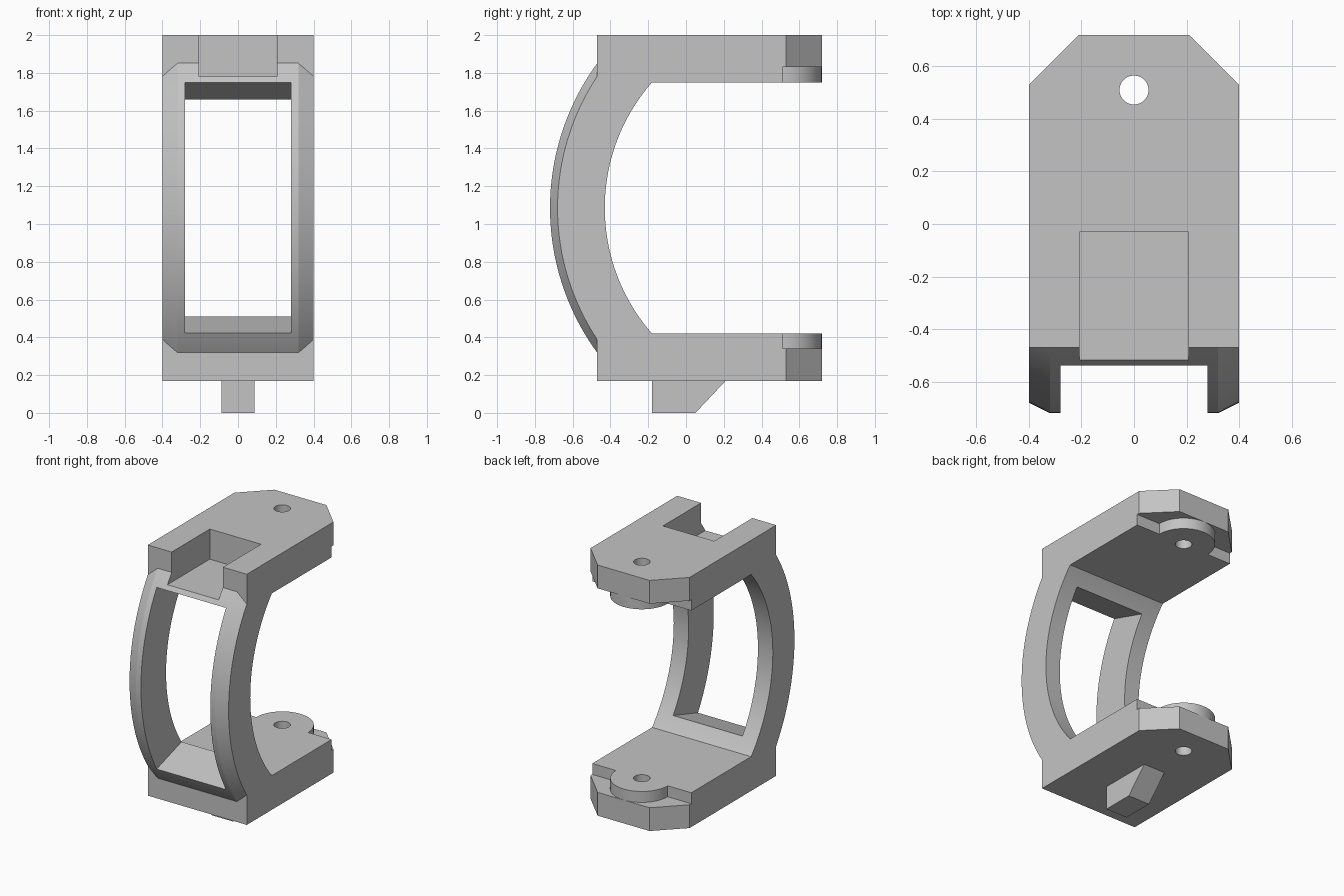
import bpy, bmesh
from math import sin, cos, pi, radians

if "Cube" in bpy.data.objects:
    bpy.data.objects.remove(bpy.data.objects["Cube"], do_unlink=True)

MID = 1.085          # height of the symmetry plane of the clamp
ARC_Y = 0.58         # centre of the bow curve
HOLE_Y = 0.51

grey = bpy.data.materials.new("plain grey")
grey.use_nodes = True
grey.diffuse_color = (0.55, 0.55, 0.55, 1)
grey.node_tree.nodes["Principled BSDF"].inputs["Base Color"].default_value = grey.diffuse_color


def loft(name, sections):
    """Closed solid through a list of equal-length rings of points."""
    bm = bmesh.new()
    rings = [[bm.verts.new(p) for p in ring] for ring in sections]
    n = len(rings[0])
    for a, b in zip(rings, rings[1:]):
        for i in range(n):
            j = (i + 1) % n
            bm.faces.new((a[i], a[j], b[j], b[i]))
    bm.faces.new(rings[0][::-1])
    bm.faces.new(rings[-1])
    bmesh.ops.recalc_face_normals(bm, faces=bm.faces[:])
    mesh = bpy.data.meshes.new(name)
    bm.to_mesh(mesh)
    bm.free()
    mesh.materials.append(grey)
    ob = bpy.data.objects.new(name, mesh)
    bpy.context.collection.objects.link(ob)
    return ob


def prism_z(name, outline, z0, z1):
    return loft(name, [[(x, y, z) for x, y in outline] for z in (z0, z1)])


def prism_x(name, outline, half):
    return loft(name, [[(x, y, z) for y, z in outline] for x in (-half, half)])


def circle(r):
    return [(r * cos(2 * pi * i / 64), HOLE_Y + r * sin(2 * pi * i / 64)) for i in range(64)]


def rect(half, y0, y1):
    return [(-half, y0), (half, y0), (half, y1), (-half, y1)]


def boolean(target, tool, operation):
    mod = target.modifiers.new("bool", "BOOLEAN")
    mod.object, mod.operation, mod.solver = tool, operation, "EXACT"
    dg = bpy.context.evaluated_depsgraph_get()
    mesh = bpy.data.meshes.new_from_object(target.evaluated_get(dg))
    target.modifiers.clear()
    target.data = mesh
    bpy.data.objects.remove(tool, do_unlink=True)


# Curved bow with bevelled outer edges
section = [(-0.4, 1.01), (0.4, 1.01), (0.4, 1.26), (0.32, 1.3), (-0.32, 1.3), (-0.4, 1.26)]
steps = 48
angles = [radians(-44 + 88 * i / steps) for i in range(steps + 1)]
frame = loft("clamp_frame", [[(x, ARC_Y - r * cos(a), MID + r * sin(a)) for x, r in section]
                             for a in angles])

# Window through the bow, tapering towards the inside
window = [(-0.8, 1.83), (0, 1.58), (0, 2 * MID - 1.58), (-0.8, 2 * MID - 1.83)]
boolean(frame, prism_x("window_cutter", window, 0.28), "DIFFERENCE")

# Mirrored plates with cut corners, stepped rear, round boss and pin hole
plate_outline = [(-0.4, -0.47), (0.4, -0.47), (0.4, 0.53), (0.21, 0.72), (-0.21, 0.72), (-0.4, 0.53)]
for side in (-1, 1):
    def z(d):
        return MID + side * d
    plate = prism_z("plate", plate_outline, z(0.665), z(0.915))
    recess = prism_z("recess_cutter", rect(0.6, HOLE_Y, 0.9), z(0.5), z(0.745))
    boolean(recess, prism_z("boss_keep", circle(0.209), z(0.4), z(0.8)), "DIFFERENCE")
    boolean(plate, recess, "DIFFERENCE")
    boolean(plate, prism_z("hole_cutter", circle(0.055), z(0.5), z(1.1)), "DIFFERENCE")
    boolean(frame, plate, "UNION")

# Open pocket in the upper plate
boolean(frame, prism_z("pocket_cutter", rect(0.207, -0.9, -0.03), 1.78, 2.2), "DIFFERENCE")

# Wedge-shaped locating foot
foot = prism_x("locating_foot", [(-0.18, 0), (0.05, 0), (0.21, 0.17), (-0.18, 0.17)], 0.087)

# Merge coplanar faces and smooth only the curves
bm = bmesh.new()
bm.from_mesh(frame.data)
bmesh.ops.remove_doubles(bm, verts=bm.verts[:], dist=0.0001)
bmesh.ops.dissolve_limit(bm, angle_limit=radians(0.2), verts=bm.verts[:], edges=bm.edges[:])
bm.to_mesh(frame.data)
bm.free()
bpy.ops.object.select_all(action="DESELECT")
frame.select_set(True)
bpy.context.view_layer.objects.active = frame
bpy.ops.object.shade_smooth_by_angle(angle=radians(12))
